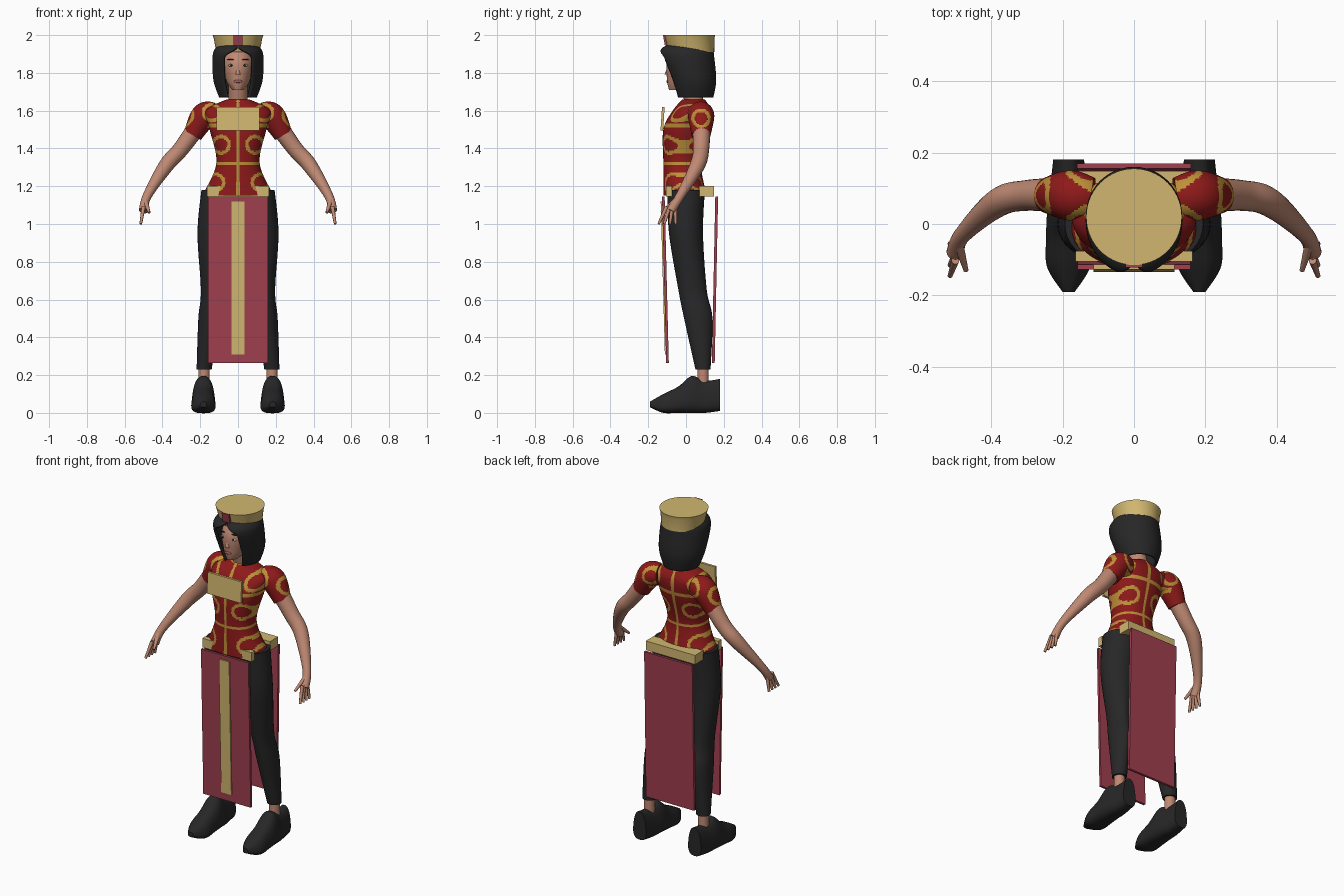
import bpy, bmesh, math
from mathutils import Vector

if "Cube" in bpy.data.objects:
    bpy.data.objects.remove(bpy.data.objects["Cube"])


def material(name, red, green, blue):
    mat = bpy.data.materials.new(name)
    mat.use_nodes = True
    colour = (red, green, blue, 1)
    mat.diffuse_color = colour
    shader = mat.node_tree.nodes["Principled BSDF"]
    shader.inputs["Base Color"].default_value = colour
    shader.inputs["Roughness"].default_value = .8
    return mat


RED = material("shirt red", .27, .01, .01)
THREAD = material("shirt gold", .52, .28, .04)
GOLD = material("trim gold", .64, .47, .16)
CRIMSON = material("panel crimson", .35, .05, .08)
BLACK = material("black", .02, .02, .02)
SKIN = material("skin", .52, .25, .17)
LIPS = material("lips", .4, .12, .1)
WHITE = material("eye white", .6, .6, .5)


def smooth_path(keys, steps):
    """Catmull-Rom interpolation through tuples of any length."""
    path = []
    last = len(keys) - 1
    for i in range(last):
        before, start, end, after = (
            Vector(keys[min(max(i + offset, 0), last)]) for offset in range(-1, 3))
        for step in range(steps):
            t = step / steps
            slope = end - before
            bend = 2 * before - 5 * start + 4 * end - after
            twist = 3 * (start - end) + after - before
            path.append(start + (slope + (bend + twist * t) * t) * t / 2)
    return path + [Vector(keys[-1])]


def finish(name, bm, mats, mirror=False, rule=None, angle=50):
    bmesh.ops.recalc_face_normals(bm, faces=bm.faces)
    if rule:
        for face in bm.faces:
            face.material_index = int(rule(face.calc_center_median()))
    mesh = bpy.data.meshes.new(name)
    bm.to_mesh(mesh)
    bm.free()
    part = bpy.data.objects.new(name, mesh)
    bpy.context.collection.objects.link(part)
    for mat in mats:
        mesh.materials.append(mat)
    if mirror:
        part.modifiers.new("Mirror", "MIRROR")
    bpy.ops.object.select_all(action="DESELECT")
    part.select_set(True)
    bpy.context.view_layer.objects.active = part
    bpy.ops.object.shade_smooth_by_angle(angle=math.radians(angle))
    return part


def bridge(rings, closed=True):
    """Join matching rings of points with quads and cap the closed ones."""
    bm = bmesh.new()
    rows = [[bm.verts.new(point) for point in ring] for ring in rings]
    count = len(rows[0])
    for lower, upper in zip(rows, rows[1:]):
        for i in range(count if closed else count - 1):
            j = (i + 1) % count
            bm.faces.new((lower[i], lower[j], upper[j], upper[i]))
    if closed:
        bm.faces.new(rows[0])
        bm.faces.new(rows[-1])
    return bm


def loft(name, keys, mats, sides=32, steps=8, power=1, centre=None, gap=None,
         along_y=False, taper=0, **options):
    """Oval sections given as level, half width, near edge, far edge."""
    rings = []
    for level, width, near, far in smooth_path(keys, steps):
        middle = centre(level) if centre else 0
        opening = gap(level) if gap else 0
        sweep = (math.tau - 2 * opening) / (sides - 1 if gap else sides)
        ring = []
        for i in range(sides):
            angle = opening + sweep * i
            across, along = (math.copysign(abs(value) ** power, value)
                             for value in (math.sin(angle), math.cos(angle)))
            x = middle + width * across * (1 - taper * (1 - along) / 2)
            depth = (near + far - (far - near) * along) / 2
            ring.append((x, level, depth) if along_y else (x, depth, level))
        rings.append(ring)
    return finish(name, bridge(rings, closed=not gap), mats, **options)


def tube(name, keys, mats, sides=20, steps=8, **options):
    """Round limb through x, y, z points with a radius each."""
    path = smooth_path(keys, steps)
    rings = []
    for i, key in enumerate(path):
        ahead = path[min(i + 1, len(path) - 1)] - path[max(i - 1, 0)]
        direction = ahead.to_3d()
        u = direction.cross(Vector((0, 1, 0))).normalized()
        v = u.cross(direction).normalized()
        angles = [math.tau * j / sides for j in range(sides)]
        rings.append([key.to_3d() + key.w * (u * math.cos(a) + v * math.sin(a)) for a in angles])
    return finish(name, bridge(rings), mats, **options)


def slab(name, half, bottom, top, foot, lean, thick, mat):
    """Flat board whose front starts at y = foot and leans by the given amount."""
    profile = ((foot, bottom), (foot + thick, bottom),
               (foot + lean + thick, top), (foot + lean, top))
    ends = [[(x, y, z) for y, z in profile] for x in (-half, half)]
    return finish(name, bridge(ends), [mat], angle=20)


def blob(name, place, scale, mat, mirror=False):
    bm = bmesh.new()
    bmesh.ops.create_uvsphere(bm, u_segments=16, v_segments=10, radius=1)
    bmesh.ops.scale(bm, vec=scale, verts=bm.verts)
    bmesh.ops.translate(bm, vec=place, verts=bm.verts)
    return finish(name, bm, [mat], mirror)


def woven(point):
    """Gold rings, two horizontal bands and a centre line."""
    x, y, z = abs(point.x), point.y, point.z
    if x > .19:
        distances = [math.hypot(y - .08, z - 1.56)]
    else:
        distances = [math.hypot(x - a, z - b) for a, b in ((.09, 1.42), (.12, 1.22), (.14, 1.59))]
    on_ring = any(abs(distance - .043) < .009 for distance in distances)
    on_band = x < .16 and min(abs(z - 1.32), abs(z - 1.52)) < .011
    return on_ring or on_band or x < .008


# Shirt
loft("shirt_body", [(1.15, .19, -.12, .11), (1.32, .115, -.12, .08), (1.5, .15, -.12, .12),
                    (1.6, .17, -.07, .13), (1.66, .06, -.02, .1)],
     [RED, THREAD], sides=140, steps=24, power=.9, rule=woven)
tube("shirt_sleeve", [(.12, .07, 1.58, .06), (.18, .08, 1.57, .07), (.24, .08, 1.47, .05)],
     [RED, THREAD], sides=64, steps=24, mirror=True, rule=woven)

# Arms and hands
tube("arm", [(.2, .08, 1.54, .05), (.3, .08, 1.4, .043), (.38, .06, 1.31, .04),
             (.48, -.03, 1.15, .024), (.5, -.08, 1.07, .025)], [SKIN], mirror=True)
for finger in ("index", "middle", "ring", "little"):
    spread = .015 * (("index", "middle", "ring", "little").index(finger) - 1.5)
    tube(finger + "_finger", [(.5, spread - .08, 1.09, .011), (.515, 2 * spread - .1, 1, .007)],
         [SKIN], sides=10, mirror=True)
tube("thumb", [(.49, -.06, 1.12, .014), (.47, -.13, 1.06, .007)], [SKIN], sides=10, mirror=True)

# Legs and shoes
loft("trouser_leg", [(.23, .04, .05, .13), (.5, .055, -.01, .14), (.65, .055, -.04, .11),
                     (.95, .1, -.09, .09), (1.18, .1, -.1, .1)],
     [BLACK], centre=lambda z: .2 - .09 * z, mirror=True)
tube("ankle", [(.18, .09, .13, .03), (.18, .09, .25, .03)], [SKIN], mirror=True)
loft("shoe", [(-.19, .02, .03, .06), (-.12, .07, 0, .1), (-.04, .073, 0, .14),
              (.03, .07, 0, .195), (.1, .06, 0, .17), (.18, .05, .01, .18)],
     [BLACK], centre=lambda y: .183, power=.75, along_y=True, taper=.35, mirror=True)

# Head and face
tube("neck", [(0, .05, 1.62, .05), (0, .01, 1.78, .05)], [SKIN])
loft("head", [(1.71, .03, -.09, 0), (1.76, .063, -.1, .08), (1.86, .085, -.1, .12),
              (1.95, .05, -.05, .08)], [SKIN])
tube("nose", [(0, -.09, 1.84, .006), (0, -.1, 1.79, .013)], [SKIN], sides=12)
blob("eye", (.036, -.09, 1.84), (.017, .007, .007), WHITE, mirror=True)
blob("pupil", (.036, -.094, 1.84), (.007, .005, .006), BLACK, mirror=True)
blob("eyebrow", (.04, -.09, 1.87), (.02, .006, .003), BLACK, mirror=True)
blob("mouth", (0, -.098, 1.755), (.024, .006, .008), LIPS)

# Bobbed hair, open over the face
hair = loft("hair", [(1.67, .1, -.06, .145), (1.76, .13, -.09, .16), (1.88, .135, -.14, .15),
                     (1.93, .12, -.13, .14), (1.96, .08, -.06, .1)],
            [BLACK], sides=56, gap=lambda z: min(.6, max(.02, 10 * (1.945 - z))))
shell = hair.modifiers.new("Solidify", "SOLIDIFY")
shell.thickness = .014
shell.offset = -1

# Flared hat with a front badge
loft("hat", [(1.91, .115, -.09, .15), (1.98, .128, -.11, .15), (2, .134, -.115, .155)],
     [GOLD], sides=56, steps=1, angle=25)
slab("hat_badge", .024, 1.945, 2, -.112, -.01, .012, CRIMSON)

# Chest plate, hanging panels and belt pieces
slab("chest_plate", .113, 1.495, 1.62, -.135, .008, .014, GOLD)
slab("front_panel", .158, .265, 1.145, -.105, -.022, .014, CRIMSON)
slab("front_stripe", .034, .31, 1.12, -.112, -.022, .008, GOLD)
slab("back_panel", .16, .265, 1.145, .137, .018, .015, CRIMSON)
slab("front_belt", .164, 1.145, 1.2, -.105, 0, .03, GOLD)
slab("back_belt", .164, 1.145, 1.2, .07, 0, .078, GOLD)
